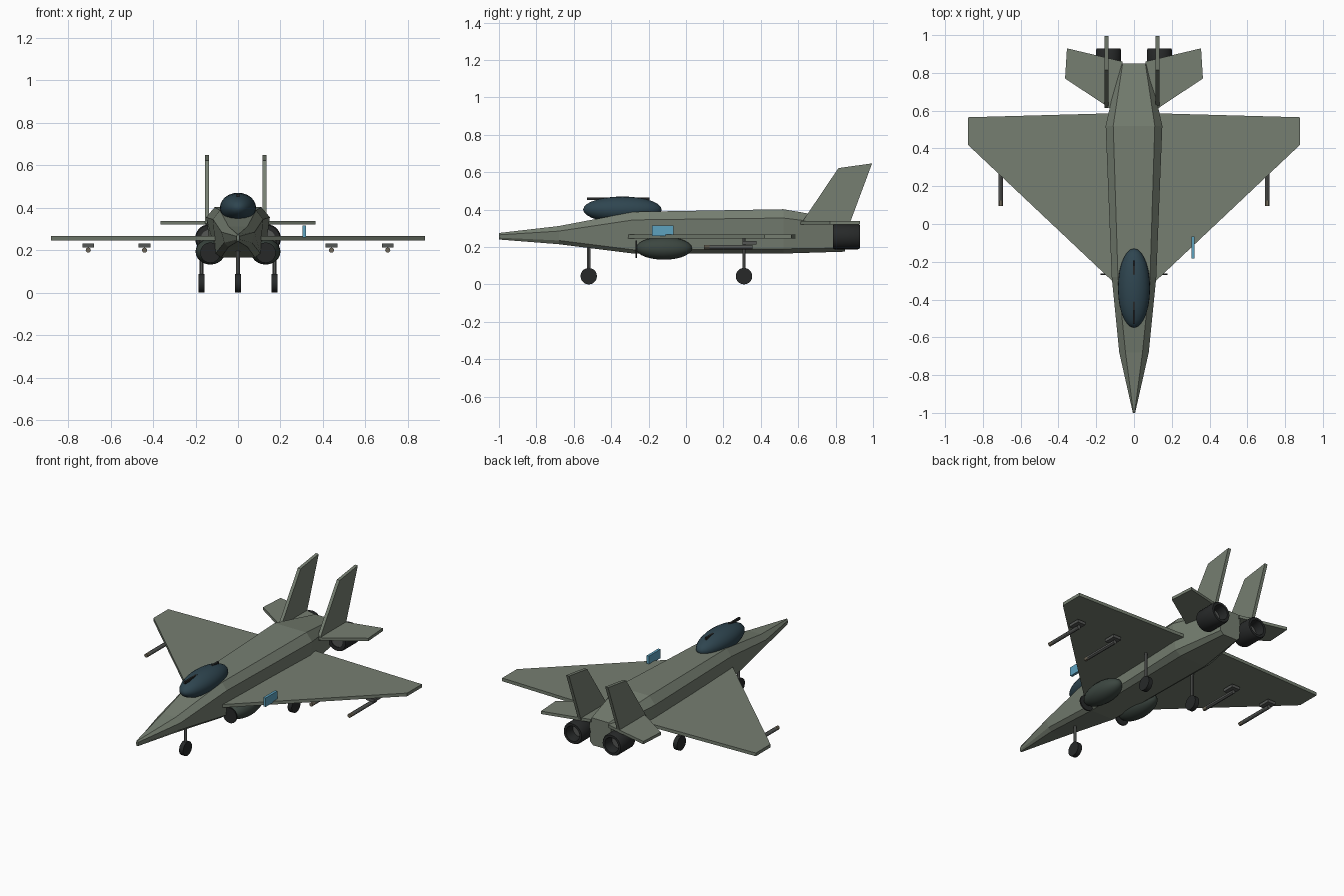
import bpy, bmesh
from math import pi
from mathutils import Matrix

if "Cube" in bpy.data.objects:
    bpy.data.objects.remove(bpy.data.objects["Cube"])


def material(name, r, g, b):
    m = bpy.data.materials.new(name)
    m.diffuse_color = (r, g, b, 1)
    m.use_nodes = True
    m.node_tree.nodes["Principled BSDF"].inputs["Base Color"].default_value = m.diffuse_color
    return m


OLIVE = material("olive", 0.18, 0.21, 0.165)
GLASS = material("dark_glass", 0.028, 0.06, 0.08)
DARK = material("dark_metal", 0.02, 0.022, 0.022)
POD = material("pod_green", 0.045, 0.062, 0.052)
STEEL = material("steel", 0.09, 0.095, 0.09)
TAN = material("tan", 0.16, 0.14, 0.1)
BLUE = material("blue", 0.11, 0.36, 0.52)


def finish(name, bm, mat, smooth=False):
    bmesh.ops.recalc_face_normals(bm, faces=bm.faces)
    me = bpy.data.meshes.new(name)
    bm.to_mesh(me)
    bm.free()
    me.materials.append(mat)
    ob = bpy.data.objects.new(name, me)
    bpy.context.collection.objects.link(ob)
    if smooth:
        bpy.context.view_layer.objects.active = ob
        ob.select_set(True)
        bpy.ops.object.shade_smooth_by_angle()
        ob.select_set(False)
    return ob


def loft(name, rings, mat, closed=False, smooth=False):
    bm = bmesh.new()
    loops = [[bm.verts.new(p) for p in ring] for ring in rings]
    n = len(loops[0])
    pairs = list(zip(loops, loops[1:]))
    if closed:
        pairs.append((loops[-1], loops[0]))
    for a, b in pairs:
        for i in range(n):
            j = (i + 1) % n
            bm.faces.new((a[i], a[j], b[j], b[i]))
    if not closed:
        bm.faces.new(loops[0])
        bm.faces.new(loops[-1])
    return finish(name, bm, mat, smooth)


def box(name, center, size, mat):
    bm = bmesh.new()
    bmesh.ops.create_cube(bm, size=1, matrix=Matrix.Translation(center) @ Matrix.Diagonal((*size, 1)))
    return finish(name, bm, mat)


def ellipsoid(name, center, radii, mat):
    bm = bmesh.new()
    m = Matrix.Translation(center) @ Matrix.Diagonal((*radii, 1)) @ Matrix.Rotation(pi / 2, 4, 'X')
    bmesh.ops.create_uvsphere(bm, u_segments=24, v_segments=14, radius=1, matrix=m)
    return finish(name, bm, mat, True)


def cylinder(name, center, radius, length, axis, mat, sides=20):
    rot = {'X': Matrix.Rotation(pi / 2, 4, 'Y'), 'Y': Matrix.Rotation(pi / 2, 4, 'X'), 'Z': Matrix()}[axis]
    bm = bmesh.new()
    bmesh.ops.create_cone(bm, cap_ends=True, segments=sides, radius1=radius, radius2=radius,
                          depth=length, matrix=Matrix.Translation(center) @ rot)
    return finish(name, bm, mat, True)


def lathe_y(name, x, z, profile, mat, sides=24):
    # closed (radius, y) profile spun around a lengthwise axis
    bm = bmesh.new()
    vs = [bm.verts.new((x + r, y, z)) for r, y in profile]
    es = [bm.edges.new((vs[i], vs[(i + 1) % len(vs)])) for i in range(len(vs))]
    bmesh.ops.spin(bm, geom=vs + es, cent=(x, 0, z), axis=(0, 1, 0), angle=2 * pi, steps=sides)
    bmesh.ops.remove_doubles(bm, verts=bm.verts, dist=1e-5)
    return finish(name, bm, mat, True)


# Fuselage: y, then half width and height of top, shoulder, chine, bottom
stations = [
    (-1.00, .003, .275, .006, .265, .006, .25, .003, .24),
    (-0.68, .045, .312, .078, .285, .065, .235, .045, .215),
    (-0.28, .085, .388, .118, .345, .105, .185, .08, .165),
    (0.52, .11, .402, .15, .355, .127, .19, .09, .165),
    (0.85, .06, .345, .075, .315, .07, .195, .05, .175),
]
rings = []
for y, *p in stations:
    half = [(p[i], y, p[i + 1]) for i in range(0, 8, 2)]
    rings.append(half + [(-a, b, c) for a, b, c in reversed(half)])
loft("fuselage", rings, OLIVE)

# Canopy and its spine bar
ellipsoid("canopy", (0, -.34, .40), (.085, .21, .07), GLASS)
box("canopy_bar", (0, -.362, .458), (.012, .335, .014), DARK)

wing = [(.08, -.335), (.88, .42), (.88, .565), (.08, .587)]
tailplane = [(.07, .575), (.365, .77), (.355, .93), (.06, .86)]
fin = [(.615, .325), (.815, .622), (.995, .647), (.875, .325)]

for s, side in ((-1, "left"), (1, "right")):
    # Flying surfaces
    for name, outline, z0, z1 in (("wing", wing, .246, .266), ("tailplane", tailplane, .32, .338)):
        loft(f"{side}_{name}", [[(s * x, y, z) for x, y in outline] for z in (z0, z1)], OLIVE)
    xf = -.146 if s < 0 else .125
    loft(f"{side}_fin", [[(xf + d, y, z) for y, z in fin] for d in (-.01, .01)], OLIVE)

    # Engine nozzle with recessed outlet
    lathe_y(f"{side}_nozzle", s * .135, .255,
            [(.062, .785), (.067, .795), (.067, .92), (.062, .93), (.047, .93), (.04, .88), (.04, .785)], DARK)
    cylinder(f"{side}_nozzle_core", (s * .135, .83, .255), .042, .08, 'Y', STEEL)

    # Belly pods with front discs
    ellipsoid(f"{side}_pod", (s * .13, -.118, .193), (.07, .15, .061), POD)
    cylinder(f"{side}_pod_disc", (s * .13, -.265, .188), .048, .008, 'Y', DARK)

    # Missiles and pylons
    for place, x in (("inner", .44), ("outer", .705)):
        cylinder(f"{side}_{place}_missile", (s * x, .24, .2), .012, .23, 'Y', STEEL, 12)
        cylinder(f"{side}_{place}_missile_tip", (s * x, .11, .2), .012, .03, 'Y', TAN, 12)
        box(f"{side}_{place}_pylon", (s * x, .34, .222), (.056, .075, .018), STEEL)

# Landing gear
for name, x, y, top in (("nose", 0, -.52, .22), ("left_main", -.172, .31, .25), ("right_main", .172, .31, .25)):
    cylinder(f"{name}_strut", (x, y, (top + .045) / 2), .009, top - .045, 'Z', STEEL, 12)
    cylinder(f"{name}_wheel", (x, y, .044), .044, .028, 'X', DARK, 20)

# Blue panel above the right wing
box("blue_panel", (.312, -.125, .287), (.016, .115, .056), BLUE)
